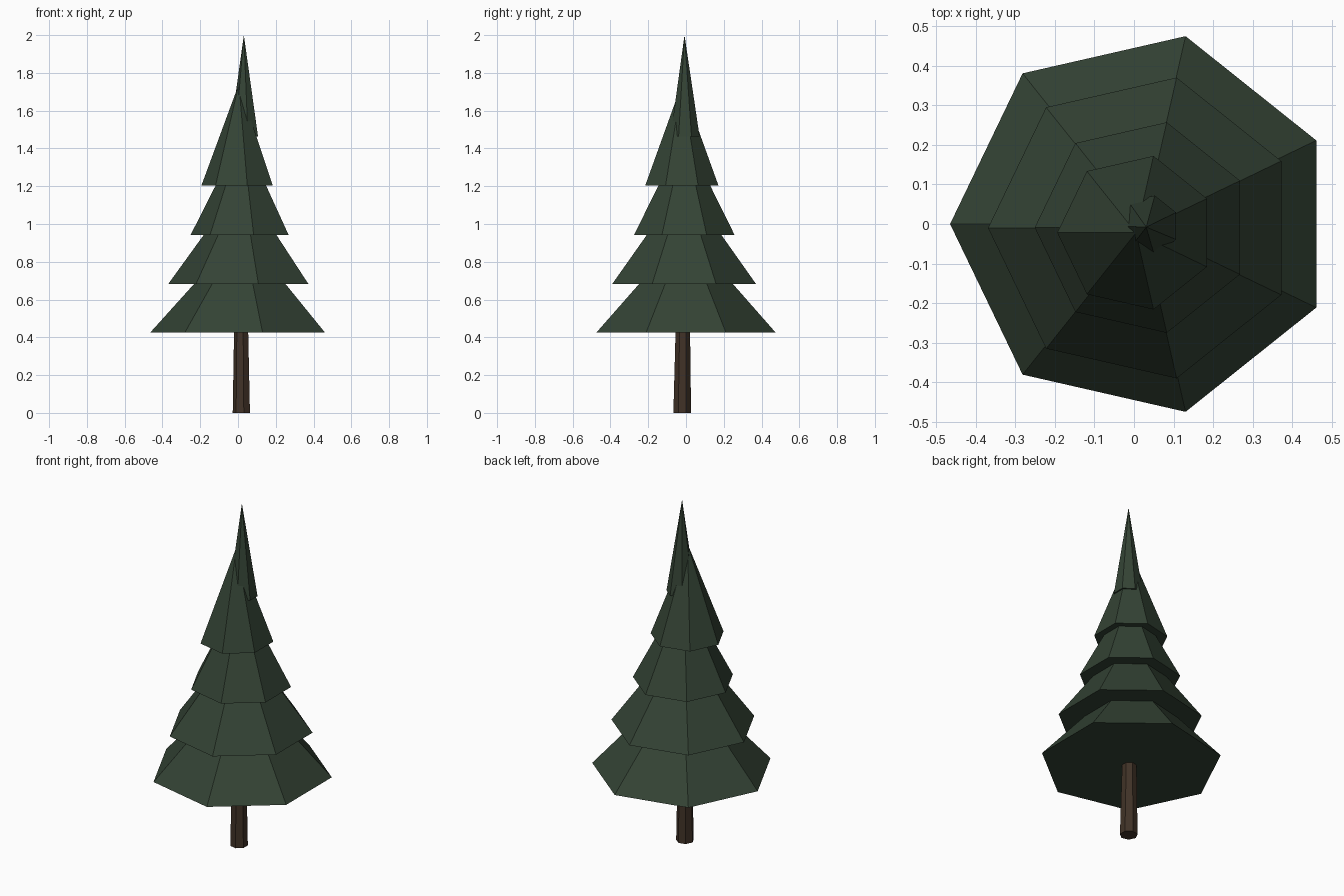
import bpy
import math

if "Cube" in bpy.data.objects:
    bpy.data.objects.remove(bpy.data.objects["Cube"])

SIDES = 7


def material(name, rgb):
    m = bpy.data.materials.new(name)
    m.diffuse_color = (*rgb, 1.0)
    m.use_nodes = True
    m.node_tree.nodes["Principled BSDF"].inputs["Base Color"].default_value = m.diffuse_color
    return m


def ring(center, radius, z):
    """Heptagon of points with one corner pointing to -x."""
    return [(center[0] + radius * math.cos(math.pi + i * math.tau / SIDES),
             center[1] + radius * math.sin(math.pi + i * math.tau / SIDES), z)
            for i in range(SIDES)]


def build(name, verts, faces, mat):
    mesh = bpy.data.meshes.new(name)
    mesh.from_pydata(verts, [], faces)
    mesh.materials.append(mat)
    mesh.update()
    obj = bpy.data.objects.new(name, mesh)
    bpy.context.collection.objects.link(obj)
    return obj


def cone(name, center, radius, z, apex, mat):
    faces = [(i, (i + 1) % SIDES, SIDES) for i in range(SIDES)]
    faces.append(tuple(reversed(range(SIDES))))
    build(name, ring(center, radius, z) + [apex], faces, mat)


needles = material("dark_green", (0.034, 0.056, 0.035))
bark = material("dark_brown", (0.052, 0.032, 0.020))

# Tapered trunk, running up into the lowest tier
n = SIDES
trunk_verts = ring((0.02, -0.02), 0.048, 0.0) + ring((0.018, -0.016), 0.037, 0.55)
trunk_faces = [(i, (i + 1) % n, n + (i + 1) % n, n + i) for i in range(n)]
trunk_faces += [tuple(reversed(range(n))), tuple(range(n, 2 * n))]
build("trunk", trunk_verts, trunk_faces, bark)

# Foliage tiers: base centre, radius, base height, apex
tiers = [
    ((0.022, 0.000), 0.487, 0.425, (0.022, 0.000, 0.965)),
    ((0.021, -0.010), 0.390, 0.683, (0.021, -0.010, 1.222)),
    ((0.022, -0.009), 0.273, 0.942, (0.022, -0.009, 1.481)),
    ((0.005, -0.022), 0.199, 1.203, (0.005, -0.022, 1.742)),
    ((0.035, -0.005), 0.079, 1.462, (0.031, -0.008, 2.000)),
]
for k, (center, radius, z, apex) in enumerate(tiers, 1):
    cone(f"foliage_tier_{k}", center, radius, z, apex, needles)
